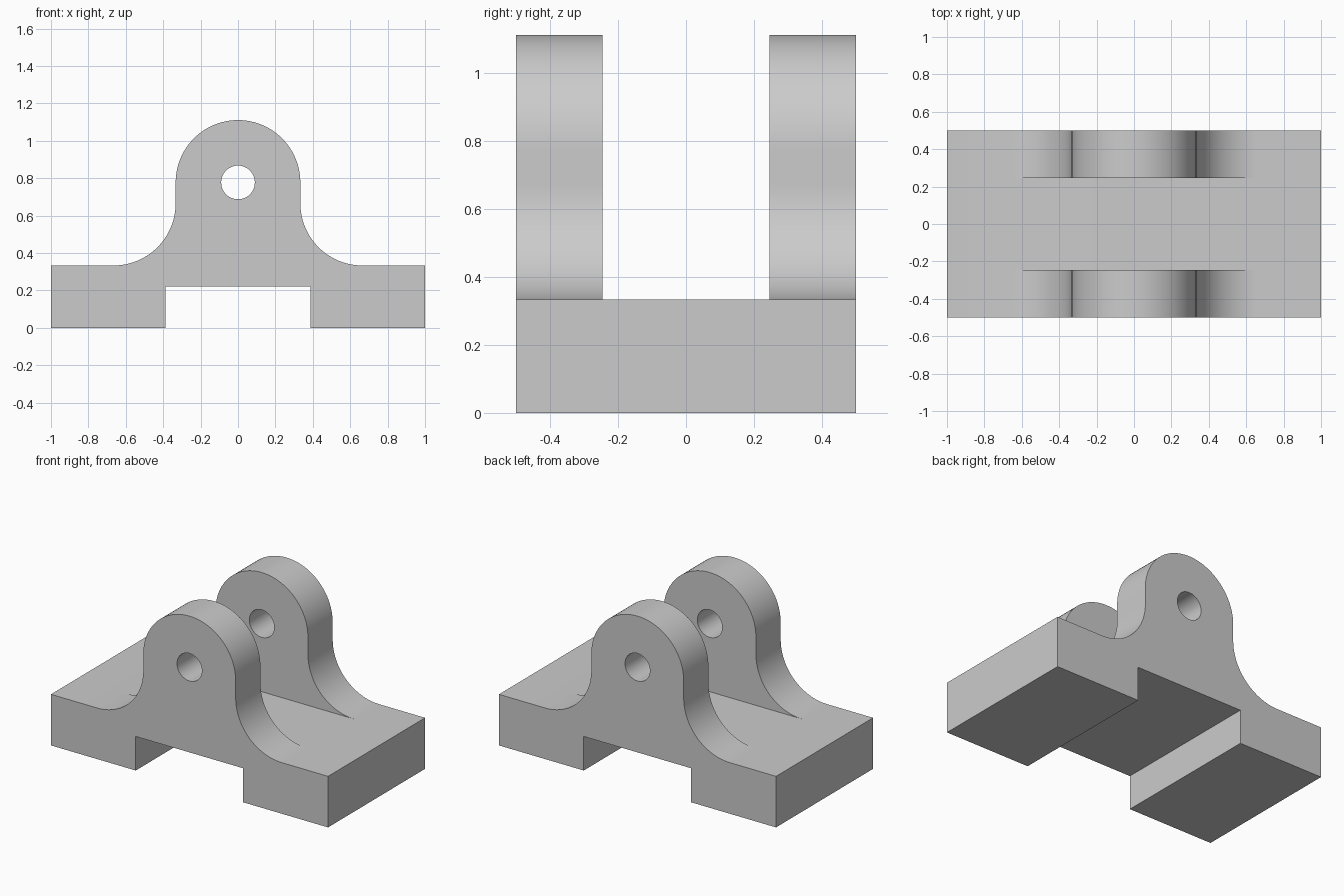
import bpy, bmesh
from math import cos, sin, pi

if "Cube" in bpy.data.objects:
    bpy.data.objects.remove(bpy.data.objects["Cube"])

R = 1 / 3            # lug radius, fillet radius and base height
HOLE_Z = 7 / 9


def arc(cx, cz, r, a0, a1, n):
    return [(cx + r * cos(a0 + (a1 - a0) * i / n), cz + r * sin(a0 + (a1 - a0) * i / n))
            for i in range(n + 1)]


def extrude_profile(name, pts, y0, y1):
    """Extrude an x-z outline along y into a closed solid."""
    bm = bmesh.new()
    face = bm.faces.new([bm.verts.new((x, y0, z)) for x, z in pts])
    new = bmesh.ops.extrude_face_region(bm, geom=[face])["geom"]
    bmesh.ops.translate(bm, vec=(0, y1 - y0, 0),
                        verts=[v for v in new if isinstance(v, bmesh.types.BMVert)])
    bmesh.ops.recalc_face_normals(bm, faces=bm.faces)
    mesh = bpy.data.meshes.new(name)
    bm.to_mesh(mesh)
    bm.free()
    ob = bpy.data.objects.new(name, mesh)
    bpy.context.collection.objects.link(ob)
    return ob


def boolean(target, tool, operation):
    mod = target.modifiers.new(operation.title(), 'BOOLEAN')
    mod.operation, mod.solver, mod.object = operation, 'EXACT', tool
    bpy.context.view_layer.objects.active = target
    bpy.ops.object.modifier_apply(modifier=mod.name)
    bpy.data.objects.remove(tool)


# Base plate with the slot underneath
s, h = 0.388, 0.222
bracket = extrude_profile("clevis_bracket", [
    (-1, 0), (-s, 0), (-s, h), (s, h), (s, 0), (1, 0), (1, R), (-1, R)], -0.5, 0.5)

# Rounded lugs with flared feet, rooted inside the base
foot = 0.27
profile = ([(-2 * R, foot), (2 * R, foot)]
           + arc(2 * R, 2 * R, R, 1.5 * pi, pi, 24)
           + arc(0, HOLE_Z, R, 0, pi, 48)
           + arc(-2 * R, 2 * R, R, 0, -pi / 2, 24))
for name, y0, y1 in (("front_lug", -0.5, -0.245), ("back_lug", 0.245, 0.5)):
    boolean(bracket, extrude_profile(name, profile, y0, y1), 'UNION')

# Pin hole through both lugs
pin = extrude_profile("pin_hole_cutter", arc(0, HOLE_Z, 0.09, 0, 2 * pi, 48)[:-1], -0.7, 0.7)
pin.hide_render = True
boolean(bracket, pin, 'DIFFERENCE')

bpy.ops.object.select_all(action='DESELECT')
bracket.select_set(True)
bpy.context.view_layer.objects.active = bracket
bpy.ops.object.shade_smooth_by_angle(angle=pi / 6)
